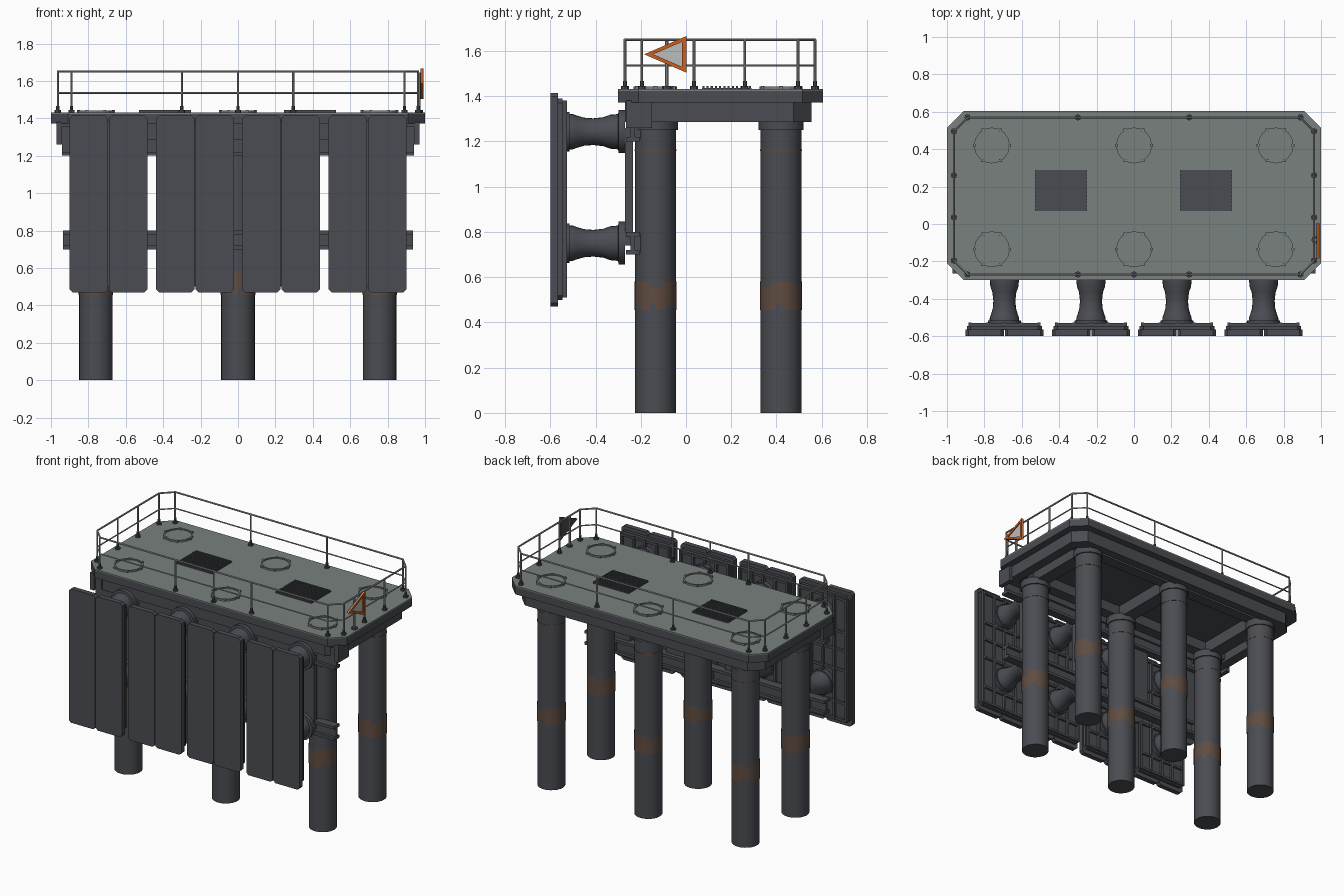
import bpy, bmesh, math, random
from mathutils import Vector

random.seed(4)
cube = bpy.data.objects.get("Cube")
if cube:
    bpy.data.objects.remove(cube, do_unlink=True)


def material(name, r, g, b):
    m = bpy.data.materials.new(name)
    m.use_nodes = True
    m.diffuse_color = (r, g, b, 1)
    m.node_tree.nodes["Principled BSDF"].inputs["Base Color"].default_value = (r, g, b, 1)
    return m


STEEL = material("dark steel", 0.068, 0.073, 0.085)
DECK = material("deck grey green", 0.19, 0.22, 0.21)
RAIL = material("rail grey", 0.33, 0.34, 0.34)
RUST = material("rust brown", 0.115, 0.072, 0.052)
ORANGE = material("sign orange", 0.6, 0.11, 0.012)
PALE = material("sign pale grey", 0.48, 0.51, 0.51)
round_parts = []


def finish(name, bm, *mats):
    bmesh.ops.recalc_face_normals(bm, faces=bm.faces)
    mesh = bpy.data.meshes.new(name)
    bm.to_mesh(mesh)
    bm.free()
    for m in mats:
        mesh.materials.append(m)
    ob = bpy.data.objects.new(name, mesh)
    bpy.context.collection.objects.link(ob)
    return ob


def place(axis, a, b, t):
    return {"x": (t, a, b), "y": (a, t, b), "z": (a, b, t)}[axis]


def extrude(name, pts, lo, hi, mat, axis="z", hole=None):
    """Extrude an outline along an axis, optionally with a matching inner outline."""
    bm = bmesh.new()
    loops = [[bm.verts.new(place(axis, a, b, t)) for a, b in p]
             for p, t in ((pts, lo), (pts, hi), (hole or [], hi), (hole or [], lo))]
    n = len(pts)
    pairs = [(0, 1), (1, 2), (2, 3), (3, 0)] if hole else [(0, 1)]
    for p, q in pairs:
        for i in range(n):
            j = (i + 1) % n
            bm.faces.new((loops[p][i], loops[p][j], loops[q][j], loops[q][i]))
    if not hole:
        bm.faces.new(loops[0])
        bm.faces.new(loops[1])
    return finish(name, bm, mat)


def chamfered(x0, x1, y0, y1, c):
    return [(x0 + c, y0), (x1 - c, y0), (x1, y0 + c), (x1, y1 - c),
            (x1 - c, y1), (x0 + c, y1), (x0, y1 - c), (x0, y0 + c)]


def box(name, x0, x1, y0, y1, z0, z1, mat=STEEL):
    return extrude(name, [(x0, y0), (x1, y0), (x1, y1), (x0, y1)], z0, z1, mat)


def circle(x, y, r, n):
    return [(x + r * math.cos(math.tau * i / n), y + r * math.sin(math.tau * i / n)) for i in range(n)]


def lathe(name, profile, a, b, axis, mats, n=24, cap=True):
    """Revolve (radius, position) pairs round an axis through (a, b)."""
    bm = bmesh.new()
    rows = [[bm.verts.new(place(axis, u, v, t)) for u, v in circle(a, b, r, n)] for r, t in profile]
    for p, q in zip(rows, rows[1:]):
        for i in range(n):
            j = (i + 1) % n
            bm.faces.new((p[i], p[j], q[j], q[i]))
    if cap:
        bm.faces.new(rows[0])
        bm.faces.new(rows[-1])
    ob = finish(name, bm, *mats)
    round_parts.append(ob)
    return ob


def rod(name, p, q, r, mat=RAIL, n=8):
    p, q = Vector(p), Vector(q)
    bm = bmesh.new()
    bmesh.ops.create_cone(bm, cap_ends=True, segments=n, radius1=r, radius2=r, depth=(q - p).length)
    ob = finish(name, bm, mat)
    ob.location = (p + q) / 2
    ob.rotation_euler = (q - p).to_track_quat("Z", "Y").to_euler()
    round_parts.append(ob)


# Deck slab, walking surface and underside girders
TOP = 1.432
edge = chamfered(-1, 1, -0.30, 0.605, 0.09)
extrude("deck_slab", edge, 1.372, 1.424, STEEL)
extrude("deck_surface", edge, 1.424, TOP, DECK)
extrude("deck_skirt", chamfered(-0.95, 0.95, -0.27, 0.555, 0.08), 1.285, 1.372, STEEL,
        hole=chamfered(-0.88, 0.88, -0.21, 0.495, 0.06))
PILE_X, PILE_Y = (-0.76, 0, 0.757), (-0.135, 0.42)
for x in PILE_X:
    box("cross_girder", x - 0.05, x + 0.05, -0.22, 0.5, 1.285, 1.373)
for y in PILE_Y:
    box("long_girder", -0.89, 0.89, y - 0.04, y + 0.04, 1.30, 1.373)

# Piles with collars, weld rings, rust bands and deck hatches
for x in PILE_X:
    for y in PILE_Y:
        lathe("pile", [(0.09, 0), (0.09, 1.29)], x, y, "z", [STEEL])
        lathe("pile_collar", [(0.1, 1.25), (0.1, 1.30)], x, y, "z", [STEEL], 12)
        lathe("weld_ring", [(0.092, 1.157), (0.092, 1.164)], x, y, "z", [RUST])
        band = lathe("rust_band", [(0.0925, z) for z in (0.455, 0.485, 0.555, 0.58)],
                     x, y, "z", [RUST, STEEL], cap=False)
        for f in band.data.polygons:
            if not 0.485 < f.center.z < 0.555 and random.random() < 0.3:
                f.material_index = 1
        extrude("hatch_lid", circle(x, y, 0.086, 16), TOP, TOP + 0.004, DECK)
        extrude("hatch_rim", circle(x, y, 0.096, 16), TOP, TOP + 0.011, DECK,
                hole=circle(x, y, 0.086, 16))
        for u, v in circle(x, y, 0.094, 6):
            box("hatch_lug", u - 0.008, u + 0.008, v - 0.008, v + 0.008, TOP, TOP + 0.013, DECK)

# Deck gratings
for x in (-0.39, 0.385):
    box("grating_tray", x - 0.14, x + 0.14, 0.07, 0.29, TOP, TOP + 0.005)
    for i in range(12):
        y = 0.072 + i * 0.0187
        box("grating_bar", x - 0.138, x + 0.138, y, y + 0.009, TOP, TOP + 0.012)

# Guard rail
rail = chamfered(-0.963, 0.963, -0.27, 0.57, 0.075)
for z, r in ((1.65, 0.006), (1.535, 0.0045)):
    for p, q in zip(rail, rail[1:] + rail[:1]):
        rod("guard_rail", (*p, z), (*q, z), r)
posts = [(x, -0.27) for x in (-0.89, -0.3, 0, 0.295, 0.89)]
posts += [(x, 0.57) for x in (-0.89, -0.3, 0.295, 0.89)]
posts += [(s * 0.963, y) for s in (-1, 1) for y in (-0.195, 0.035, 0.26, 0.495)]
for x, y in posts:
    rod("rail_post", (x, y, TOP), (x, y, 1.65), 0.006)
    rod("post_foot", (x, y, TOP), (x, y, TOP + 0.012), 0.017, STEEL)
    rod("post_socket", (x, y, TOP), (x, y, TOP + 0.035), 0.009, STEEL)

# Triangular warning sign on its own post
rod("sign_post", (0.968, -0.085, TOP), (0.968, -0.085, 1.645), 0.008)
rod("sign_foot", (0.968, -0.085, TOP), (0.968, -0.085, TOP + 0.012), 0.02, STEEL)
outer = [(-0.185, 1.585), (0.002, 1.504), (0.002, 1.666)]
inner = [(-0.145, 1.585), (-0.018, 1.53), (-0.018, 1.64)]
extrude("sign_back", outer, 0.976, 0.982, STEEL, "x")
extrude("sign_face", outer, 0.982, 0.985, PALE, "x")
extrude("sign_border", outer, 0.982, 0.992, ORANGE, "x", hole=inner)

# Fender support beams: a web between two flanges
for z0, z1, end in ((1.20, 1.375, 0.94), (0.70, 0.80, 0.935)):
    box("beam_web", -end, end, -0.245, -0.225, z0, z1)
    for z in (z0, z1 - 0.02):
        box("beam_flange", -end, end, -0.265, -0.205, z, z + 0.02)
for s in (-1, 1):
    box("beam_end_block", s * 0.955 - 0.015, s * 0.955 + 0.015, -0.265, -0.15, 1.26, 1.38)
for x in PILE_X:
    for z in (0.71, 1.21):
        box("pile_bracket", x - 0.06, x + 0.06, -0.24, -0.15, z, z + 0.08)

# Fender panels with pads, ribbed backs and rubber spools
SPOOL = [(0.095, -0.27), (0.095, -0.298), (0.078, -0.30), (0.075, -0.335), (0.064, -0.365),
         (0.059, -0.41), (0.062, -0.45), (0.072, -0.485), (0.078, -0.50), (0.08, -0.53)]
for x in (-0.693, -0.23, 0.23, 0.693):
    for s in (-1, 1):
        a, b = sorted((x + s * 0.002, x + s * 0.208))
        pad = chamfered(a, b, 0.47, 1.415, 0.016)
        extrude("fender_pad", pad, -0.60, -0.565, STEEL, "y")
    extrude("fender_backplate", chamfered(x - 0.2, x + 0.2, 0.5, 1.39, 0.02), -0.567, -0.545, STEEL, "y")
    for d in (-0.185, -0.09, 0, 0.09, 0.185):
        box("back_rib", x + d - 0.008, x + d + 0.008, -0.547, -0.527, 0.51, 1.38)
    for z in (0.51, 0.63, 0.86, 1.0, 1.13, 1.36):
        box("back_cross_rib", x - 0.19, x + 0.19, -0.547, -0.53, z, z + 0.016)
    for z in (0.75, 1.243):
        lathe("fender_spool", SPOOL, x, z, "y", [STEEL])
        lathe("spool_seat", [(0.088, -0.515), (0.088, -0.547)], x, z, "y", [STEEL])
    box("spool_mount_plate", x - 0.09, x + 0.09, -0.27, -0.235, 0.74, 1.26)

# Smooth the round parts while keeping hard edges
bpy.ops.object.select_all(action="DESELECT")
for ob in round_parts:
    ob.select_set(True)
bpy.context.view_layer.objects.active = round_parts[0]
bpy.ops.object.shade_smooth_by_angle(angle=math.radians(35))
